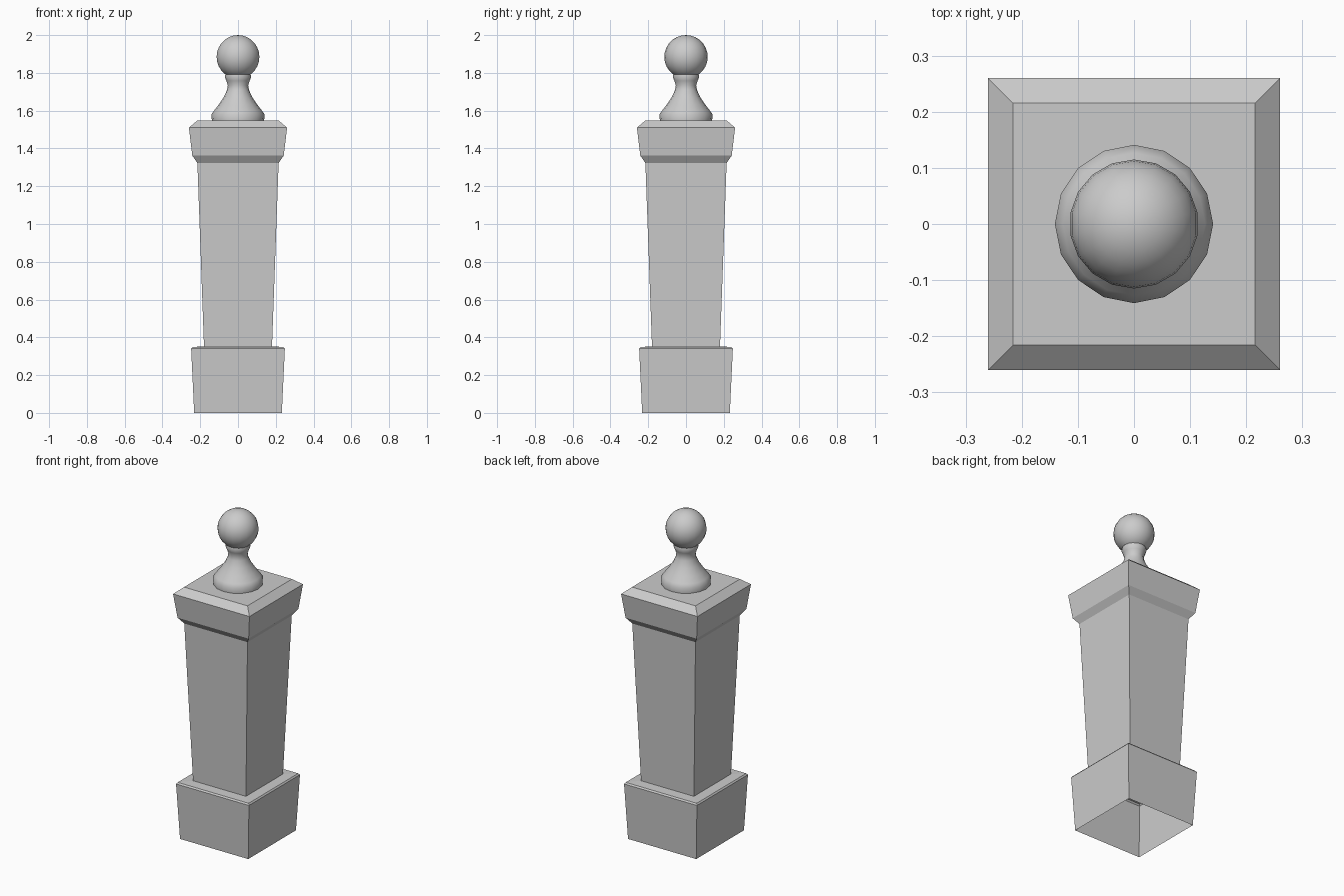
import bpy, bmesh, math

if "Cube" in bpy.data.objects:
    bpy.data.objects.remove(bpy.data.objects["Cube"])


def sweep(name, profile, sides, cap_top=False, smooth=None):
    """Turn a (radius or half width, z) profile around the z axis."""
    square = sides == 4
    start = math.pi / 4 if square else 0
    scale = math.sqrt(2) if square else 1
    bm = bmesh.new()
    rings = []
    for r, z in profile:
        ring = []
        for i in range(sides):
            a = start + 2 * math.pi * i / sides
            ring.append(bm.verts.new((r * scale * math.cos(a), r * scale * math.sin(a), z)))
        rings.append(ring)
    for low, high in zip(rings, rings[1:]):
        for i in range(sides):
            j = (i + 1) % sides
            bm.faces.new((low[i], low[j], high[j], high[i]))
    if cap_top:
        bm.faces.new(rings[-1])
    mesh = bpy.data.meshes.new(name)
    bm.to_mesh(mesh)
    bm.free()
    obj = bpy.data.objects.new(name, mesh)
    bpy.context.collection.objects.link(obj)
    if smooth:
        shade(obj, smooth)
    return obj


def shade(obj, angle):
    bpy.ops.object.select_all(action='DESELECT')
    obj.select_set(True)
    bpy.context.view_layer.objects.active = obj
    bpy.ops.object.shade_smooth_by_angle(angle=math.radians(angle))


# Square post: plinth, tapered shaft and moulded cap as one shell, open below
sweep("post", [
    (0.232, 0.0), (0.248, 0.34), (0.241, 0.349), (0.18, 0.352),
    (0.215, 1.323), (0.242, 1.362), (0.26, 1.51), (0.216, 1.547),
], 4, cap_top=True)

# Turned finial neck
sweep("finial_neck", [
    (0.138, 1.545), (0.141, 1.58), (0.127, 1.6), (0.102, 1.632),
    (0.075, 1.672), (0.058, 1.71), (0.054, 1.735), (0.062, 1.758),
    (0.07, 1.778), (0.066, 1.795),
], 16, smooth=40)

# Ball on top
bpy.ops.mesh.primitive_uv_sphere_add(segments=18, ring_count=14, radius=0.115,
                                     location=(0, 0, 1.885))
ball = bpy.context.object
ball.name = "finial_ball"
shade(ball, 40)
